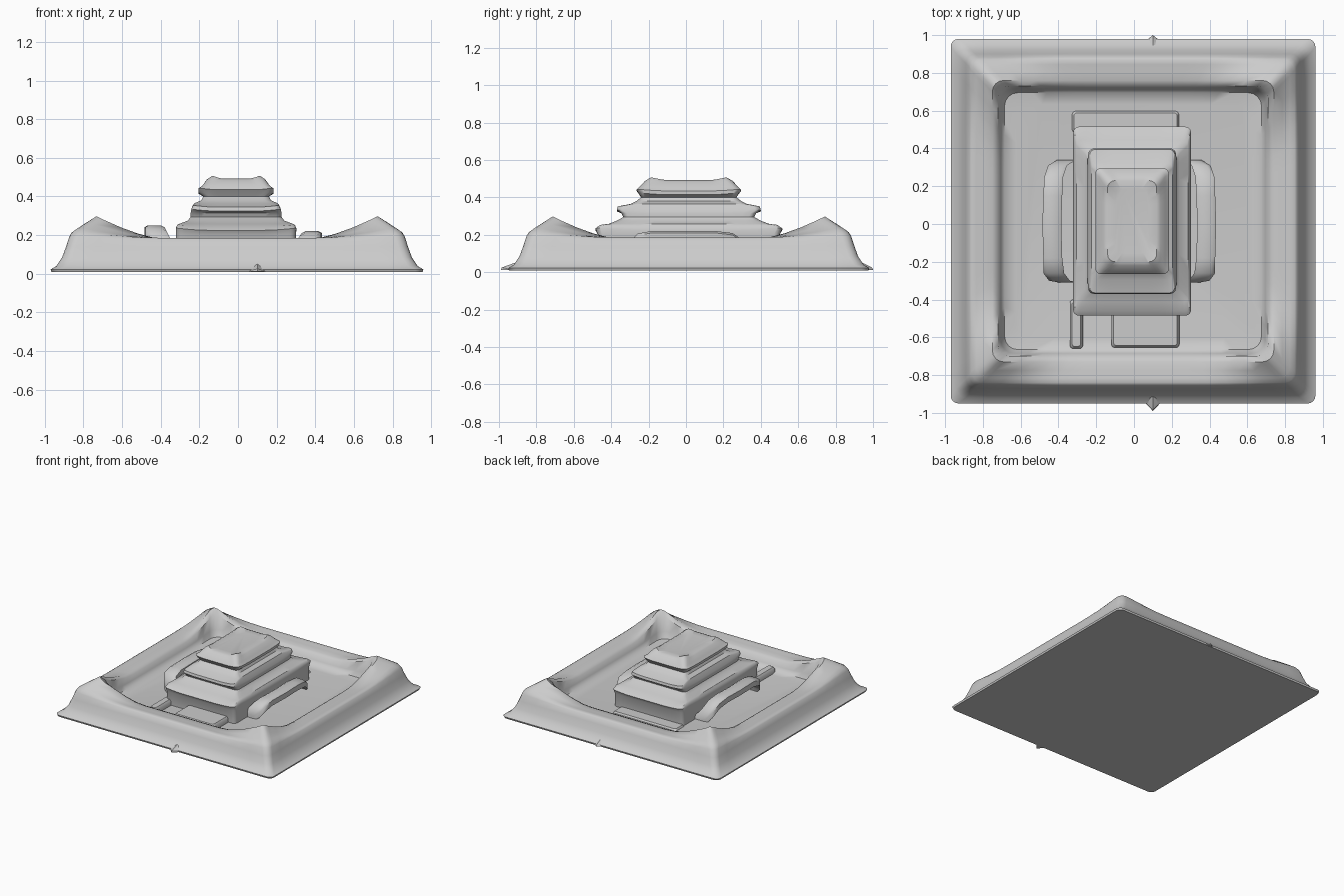
import bpy, bmesh
from math import sin, cos, pi

if "Cube" in bpy.data.objects:
    bpy.data.objects.remove(bpy.data.objects["Cube"])

FLOOR = .095


def ring(hx, hy, r, n=16, k=4):
    """Points of a rounded rectangle, with n spans per side and k per corner."""
    pts = []
    corners = [(1, 1, 0), (-1, 1, 1), (-1, -1, 2), (1, -1, 3)]
    for i, (sx, sy, q) in enumerate(corners):
        cx, cy = sx * (hx - r), sy * (hy - r)
        for j in range(k + 1):
            a = (q + j / k) * pi / 2
            pts.append((cx + r * cos(a), cy + r * sin(a)))
        nx, ny, nq = corners[(i + 1) % 4]
        a = nq * pi / 2
        end = (nx * (hx - r) + r * cos(a), ny * (hy - r) + r * sin(a))
        x0, y0 = pts[-1]
        for j in range(1, n):
            t = j / n
            pts.append((x0 + (end[0] - x0) * t, y0 + (end[1] - y0) * t))
    return pts


def finish(name, bm, angle=0.7):
    bmesh.ops.recalc_face_normals(bm, faces=bm.faces[:])
    me = bpy.data.meshes.new(name)
    bm.to_mesh(me)
    bm.free()
    ob = bpy.data.objects.new(name, me)
    bpy.context.collection.objects.link(ob)
    bpy.ops.object.select_all(action='DESELECT')
    ob.select_set(True)
    bpy.context.view_layer.objects.active = ob
    bpy.ops.object.shade_smooth_by_angle(angle=angle)
    return ob


def skin(name, loops, angle=0.7):
    """Join equal-length point loops into a closed, capped surface."""
    bm = bmesh.new()
    loops = [[bm.verts.new(p) for p in loop] for loop in loops]
    for a, b in zip(loops, loops[1:]):
        for i in range(len(a)):
            j = (i + 1) % len(a)
            bm.faces.new((a[i], a[j], b[j], b[i]))
    bm.faces.new(loops[0])
    bm.faces.new(loops[-1])
    return finish(name, bm, angle)


def corner_lift(u, v):
    m = min(abs(u), abs(v))
    return max(0, (m - 0.5) / 0.45) ** 1.5


def loft(name, rows, center, angle=0.7):
    """Stack rounded rectangles: each row is (half x, half y, z, radius, lift)."""
    skin(name, [[(x + center[0], y + center[1], z + w * corner_lift(x / hx, y / hy))
                 for x, y in ring(hx, hy, r)] for hx, hy, z, r, w in rows], angle)


# Flared outer wall with raised corners and sunken courtyard
wall = [(.96, .96, .008, .04, 0), (.965, .965, .022, .04, 0),
        (.935, .935, .04, .05, 0), (.905, .905, .085, .05, 0),
        (.885, .885, .14, .05, 0), (.868, .868, .178, .05, .015),
        (.855, .855, .186, .06, .03), (.83, .83, .184, .06, .05),
        (.79, .79, .18, .06, .08), (.745, .745, .178, .06, .11),
        (.715, .715, .165, .06, .09), (.70, .70, .13, .07, .02),
        (.68, .68, FLOOR + .008, .07, 0), (.62, .62, FLOOR, .07, 0)]
loft("outer_wall_and_courtyard", wall, (-.005, .015), 0.9)

# Central tower with stacked, flaring roofs
tower = [(.31, .48, FLOOR - .01, .03, 0), (.31, .485, .20, .03, 0),
         (.312, .50, .225, .03, .01), (.305, .475, .243, .03, .01),
         (.295, .43, .258, .03, 0), (.25, .385, .275, .03, 0),
         (.235, .35, .295, .03, 0), (.235, .36, .315, .03, 0),
         (.232, .385, .325, .03, .008), (.225, .38, .345, .03, .008),
         (.215, .31, .365, .03, 0), (.18, .28, .38, .03, 0),
         (.17, .255, .40, .03, 0), (.195, .265, .415, .03, .008),
         (.195, .28, .435, .03, .008), (.175, .265, .455, .03, 0),
         (.15, .235, .483, .04, .01), (.13, .215, .492, .04, .016),
         (.09, .17, .488, .03, 0)]
loft("tiered_tower", tower, (-.01, .015), 0.6)


# Side galleries: flat arched roofs with splayed legs
# stations: (y, inset toward tower, height fraction, half width)
stations = [(-.31, .08, 0, .05), (-.30, .03, .4, .055), (-.26, .0, .85, .055),
            (-.18, -.005, 1, .05), (0, -.01, 1, .05), (.15, -.005, 1, .05),
            (.25, .0, .88, .05), (.31, .02, .45, .05), (.34, .07, 0, .05)]
for side, s, x, top in (("left", -1, .425, .225), ("right", 1, .375, .195)):
    loops = []
    for y, inset, f, hw in stations:
        z = FLOOR + (top - FLOOR) * f
        cx, t = s * (x - inset), .026
        loops.append([(cx - hw, y, z - t), (cx + hw, y, z - t),
                      (cx + hw, y, z + t * .6), (cx + hw * .6, y, z + t),
                      (cx - hw * .6, y, z + t), (cx - hw, y, z + t * .6)])
    skin(side + "_gallery", loops, 0.9)


def slab(name, x0, x1, y0, y1, z):
    cx, cy, hx, hy = (x0 + x1) / 2, (y0 + y1) / 2, (x1 - x0) / 2, (y1 - y0) / 2
    rows = [(hx, hy, FLOOR - .01, .02, 0), (hx, hy, z - .015, .02, 0),
            (hx - .012, hy - .012, z, .015, 0)]
    loft(name, rows, (cx, cy))


# Low steps and strips around the tower
slab("front_step", -.12, .24, -.655, -.45, .14)
slab("front_strip", -.34, -.27, -.66, -.40, .14)
slab("back_step", -.33, .24, .48, .60, FLOOR + .012)

# Small pointed spouts low on the front and back walls
for name, s, tip in (("front_spout", -1, -.99), ("back_spout", 1, 1.0)):
    bm = bmesh.new()
    base = s * .93 + .015
    pts = [(.03, base, .01), (.17, base, .01), (.1, tip, .012),
           (.1, tip - s * .005, .025), (.1, base, .05)]
    bmesh.ops.convex_hull(bm, input=[bm.verts.new(p) for p in pts])
    finish(name, bm)
